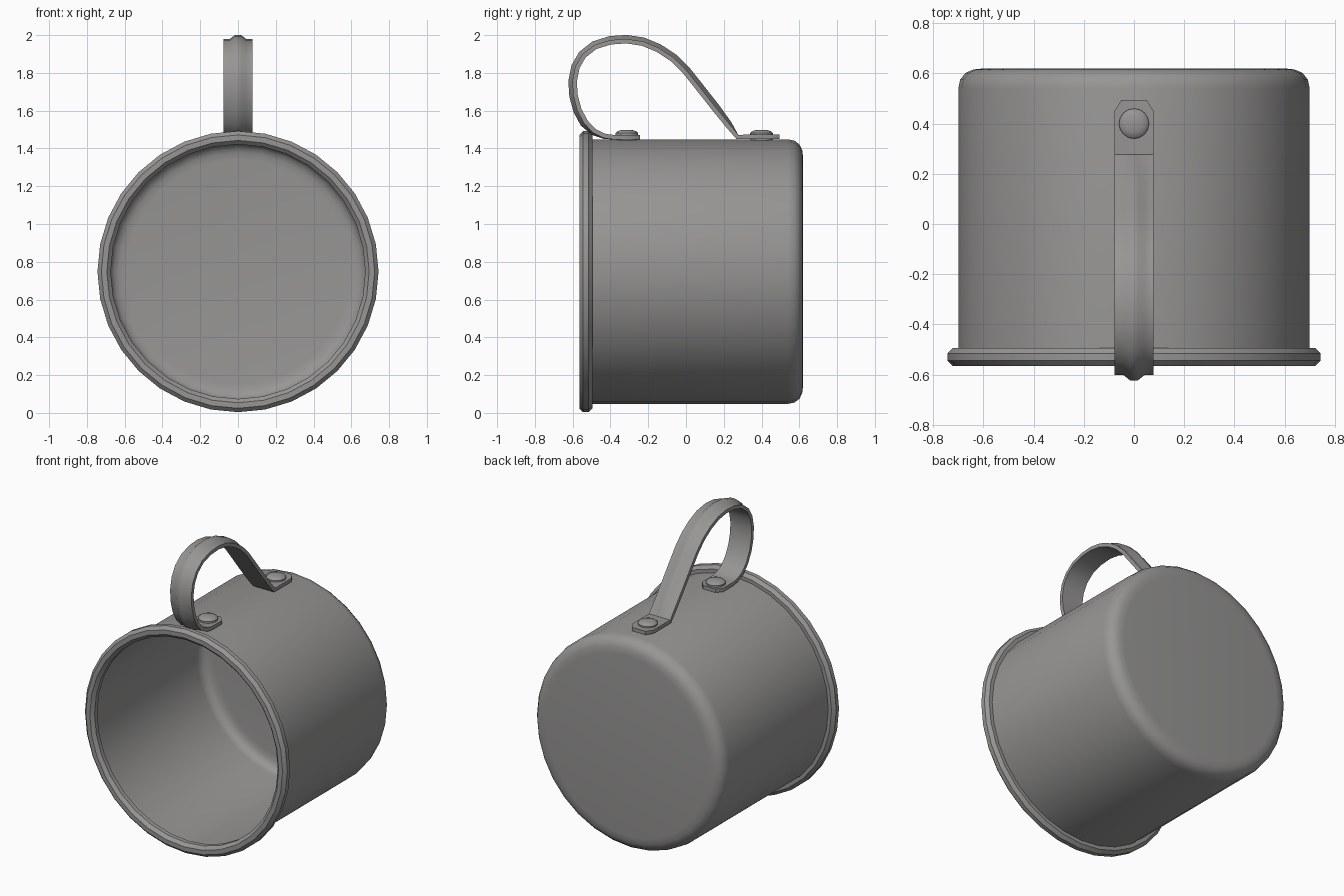
import bpy, bmesh, math
from mathutils import Vector

if "Cube" in bpy.data.objects:
    bpy.data.objects.remove(bpy.data.objects["Cube"])

CZ = 0.748   # height of the cup axis
SIDES = 32

metal = bpy.data.materials.new("grey metal")
metal.diffuse_color = (0.31, 0.305, 0.30, 1)
metal.use_nodes = True
metal.node_tree.nodes["Principled BSDF"].inputs["Base Color"].default_value = metal.diffuse_color


def finish(bm, name, angle=40):
    bmesh.ops.remove_doubles(bm, verts=bm.verts, dist=1e-5)
    bmesh.ops.recalc_face_normals(bm, faces=bm.faces)
    me = bpy.data.meshes.new(name)
    bm.to_mesh(me)
    bm.free()
    ob = bpy.data.objects.new(name, me)
    bpy.context.collection.objects.link(ob)
    me.materials.append(metal)
    bpy.ops.object.select_all(action='DESELECT')
    ob.select_set(True)
    bpy.context.view_layer.objects.active = ob
    bpy.ops.object.shade_smooth_by_angle(angle=math.radians(angle))
    return ob


def lathe(name, profile, place, sides, closed=False):
    """Spin (radius, along) points; place(u, v, along) maps to world space."""
    bm = bmesh.new()
    rings = []
    for r, h in profile:
        if r == 0:
            rings.append([bm.verts.new(place(0, 0, h))] * sides)
        else:
            rings.append([bm.verts.new(place(r * math.sin(2 * math.pi * i / sides),
                                             r * math.cos(2 * math.pi * i / sides), h))
                          for i in range(sides)])
    pairs = list(zip(rings, rings[1:]))
    if closed:
        pairs.append((rings[-1], rings[0]))
    for a, b in pairs:
        for i in range(sides):
            j = (i + 1) % sides
            vs = list(dict.fromkeys([a[i], a[j], b[j], b[i]]))
            if len(vs) > 2:
                bm.faces.new(vs)
    return finish(bm, name)


def along_y(u, v, h):
    return (u, h, CZ + v)


# cup wall and floor, with rounded bottom corner inside and out
outer = [(0.70, -0.53), (0.70, 0.54), (0.693, 0.575), (0.672, 0.602), (0.64, 0.616), (0.60, 0.62), (0, 0.62)]
inner = [(0, 0.60), (0.595, 0.60), (0.63, 0.596), (0.658, 0.585), (0.675, 0.563), (0.68, 0.535), (0.68, -0.53)]
lathe("cup_body", outer + inner, along_y, SIDES, closed=True)

# rolled rim
rim = [(0.709 + 0.038 * math.cos(a), -0.53 + 0.038 * math.sin(a))
       for a in (math.pi * (k + 0.5) / 4 for k in range(8))]
lathe("rolled_rim", rim, along_y, SIDES, closed=True).data.shade_smooth()

# strap handle: (y, z, half width, ridge height) along the centre line
W, R = 0.078, 0.021
path = [(-0.243, 1.459, 0.045, 0), (-0.28, 1.459, W, 0), (-0.38, 1.459, W, 0),
        (-0.43, 1.466, W, 0.004), (-0.485, 1.492, W, 0.012), (-0.53, 1.54, W, R), (-0.565, 1.605, W, R),
        (-0.585, 1.68, W, R), (-0.59, 1.755, W, R), (-0.575, 1.83, W, R), (-0.54, 1.89, W, R),
        (-0.48, 1.937, W, R), (-0.40, 1.962, W, R), (-0.315, 1.968, W, R), (-0.23, 1.955, W, R),
        (-0.15, 1.922, W, R), (-0.075, 1.873, W, R), (-0.01, 1.81, W, R), (0.05, 1.735, W, R),
        (0.15, 1.608, W, R), (0.22, 1.522, W, 0.014), (0.272, 1.461, W, 0),
        (0.32, 1.461, W, 0), (0.45, 1.461, W, 0), (0.495, 1.461, 0.05, 0)]
T = 0.012
bm = bmesh.new()
rings = []
for i, (y, z, w, ridge) in enumerate(path):
    p = Vector((y, z))
    before = (p - Vector(path[max(i - 1, 0)][:2]))
    after = (Vector(path[min(i + 1, len(path) - 1)][:2]) - p)
    t = (before.normalized() + after.normalized()).normalized()
    n = Vector((-t.y, t.x))
    section = [(-w, -T), (-w, T), (-0.042, T), (-0.016, T + ridge),
               (0.016, T + ridge), (0.042, T), (w, T), (w, -T)]
    rings.append([bm.verts.new((x, y + n.x * o, z + n.y * o)) for x, o in section])
for a, b in zip(rings, rings[1:]):
    for i in range(8):
        j = (i + 1) % 8
        bm.faces.new((a[i], a[j], b[j], b[i]))
bm.faces.new(rings[0])
bm.faces.new(rings[-1])
finish(bm, "handle_strap", 42)

# rivets holding the strap
rivet = [(0, 1.44), (0.06, 1.44), (0.06, 1.482), (0.052, 1.49), (0.035, 1.496), (0, 1.499)]
for label, yc in (("front", -0.313), ("back", 0.40)):
    lathe(label + "_rivet", rivet, lambda u, v, h, yc=yc: (u, yc + v, h), 16)
